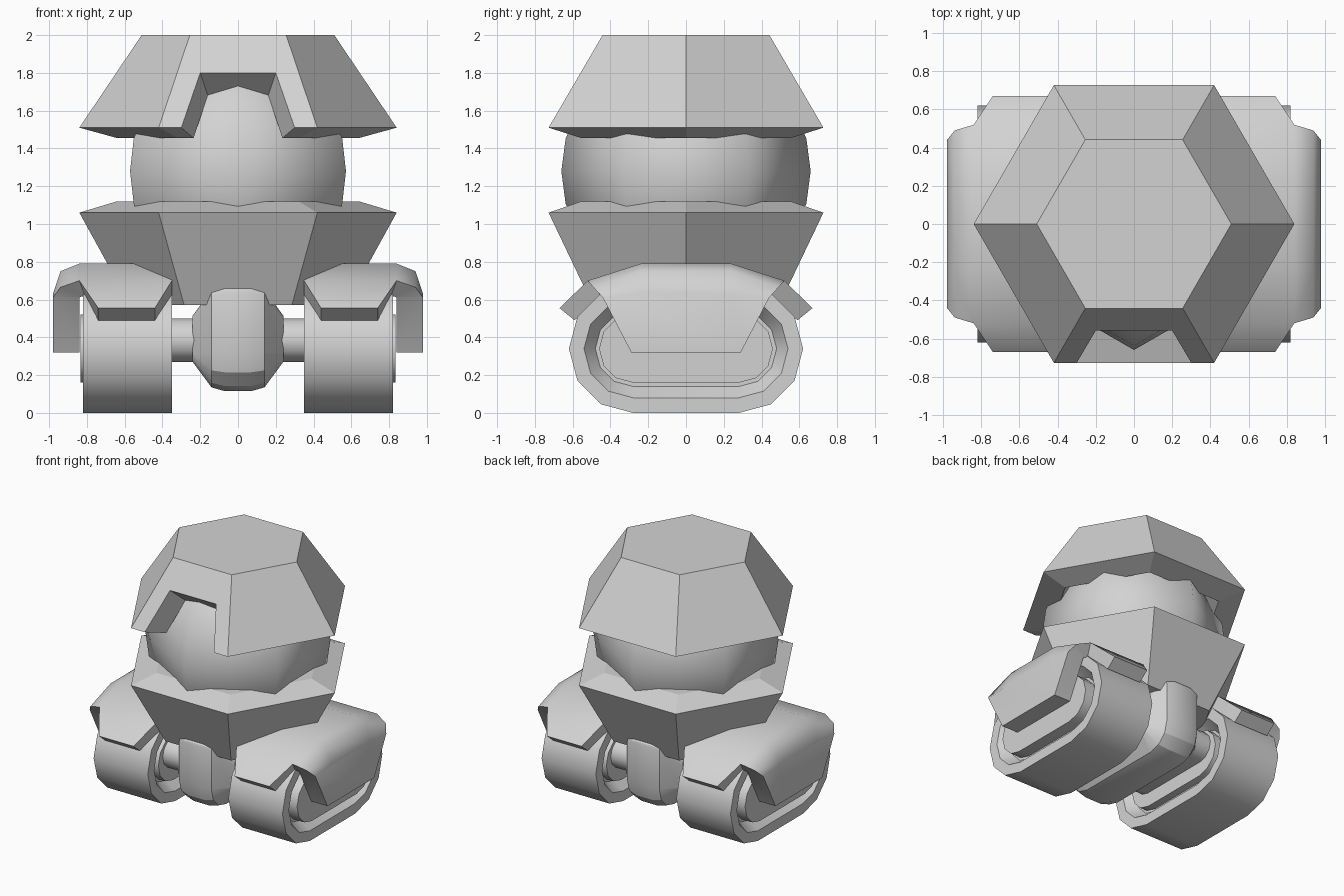
import bpy, bmesh, math

if "Cube" in bpy.data.objects:
    bpy.data.objects.remove(bpy.data.objects["Cube"])

grey = bpy.data.materials.new("plain_grey")
grey.diffuse_color = (0.65, 0.65, 0.65, 1)
grey.use_nodes = True
grey.node_tree.nodes["Principled BSDF"].inputs["Base Color"].default_value = grey.diffuse_color


def finish(name, bm, smooth=None):
    bmesh.ops.recalc_face_normals(bm, faces=bm.faces[:])
    me = bpy.data.meshes.new(name)
    bm.to_mesh(me)
    bm.free()
    ob = bpy.data.objects.new(name, me)
    bpy.context.collection.objects.link(ob)
    me.materials.append(grey)
    if smooth:
        bpy.ops.object.select_all(action='DESELECT')
        ob.select_set(True)
        bpy.context.view_layer.objects.active = ob
        bpy.ops.object.shade_smooth_by_angle(angle=math.radians(smooth))
    return ob


def skin(bm, rings):
    """Join successive closed rings with quads."""
    for a, b in zip(rings, rings[1:]):
        n = len(a)
        for i in range(n):
            j = (i + 1) % n
            bm.faces.new((a[i], a[j], b[j], b[i]))


def hex_ring(bm, r, z):
    return [bm.verts.new((r * math.cos(k * math.pi / 3), r * math.sin(k * math.pi / 3), z))
            for k in range(6)]


def outline(hy, z0, z1, rb, rt):
    """Rounded rectangle in the yz plane, three segments per corner."""
    pts = []
    for sy, sz, r, start in ((1, 1, rt, 0), (-1, 1, rt, 90), (-1, -1, rb, 180), (1, -1, rb, 270)):
        cy = sy * (hy - r)
        cz = z1 - r if sz > 0 else z0 + r
        for k in range(4):
            a = math.radians(start + 30 * k)
            pts.append((cy + r * math.cos(a), cz + r * math.sin(a)))
    return pts


def loft(name, hy, z0, z1, rb, rt, sections, side=1, smooth=35):
    """Solid along x; each section is (x, inset)."""
    bm = bmesh.new()
    rings = []
    for x, d in sections:
        o = outline(hy - d, z0 + d, z1 - d, max(rb - d, 0.03), max(rt - d, 0.03))
        rings.append([bm.verts.new((side * x, y, z)) for y, z in o])
    skin(bm, rings)
    bm.faces.new(rings[0])
    bm.faces.new(rings[-1])
    bmesh.ops.remove_doubles(bm, verts=bm.verts[:], dist=0.0005)
    return finish(name, bm, smooth)


# Helmet: thick six-sided shell with a tapered opening in the front
bm = bmesh.new()
rings = [hex_ring(bm, r, z) for r, z in ((0.51, 2.0), (0.84, 1.51), (0.64, 1.455), (0.37, 1.85))]
top, rim, lip, ceiling = rings
skin(bm, rings)
bm.faces.new(top)
bm.faces.new(ceiling)
front = [f for f in bm.faces if len(f.verts) == 4 and f.calc_center_median().y < -0.3
         and abs(f.calc_center_median().x) < 0.01]
bmesh.ops.delete(bm, geom=front, context='FACES_ONLY')
outer = [bm.verts.new(p) for p in ((-0.30, -0.727, 1.51), (-0.20, -0.558, 1.80),
                                   (0.20, -0.558, 1.80), (0.30, -0.727, 1.51))]
inner = [bm.verts.new(p) for p in ((-0.235, -0.554, 1.455), (-0.16, -0.421, 1.68),
                                   (0.16, -0.421, 1.68), (0.235, -0.554, 1.455))]
bm.faces.new([top[4], rim[4], *outer, rim[5], top[5]])
bm.faces.new([ceiling[4], lip[4], *inner, lip[5], ceiling[5]])
bm.faces.new((rim[4], outer[0], inner[0], lip[4]))
bm.faces.new((outer[3], rim[5], lip[5], inner[3]))
for i in range(3):
    bm.faces.new((outer[i], outer[i + 1], inner[i + 1], inner[i]))
finish("helmet", bm)

# Six-sided rounded core
bm = bmesh.new()
bmesh.ops.create_uvsphere(bm, u_segments=6, v_segments=12, radius=0.66)
bmesh.ops.translate(bm, verts=bm.verts[:], vec=(0, 0, 1.28))
finish("core", bm, 100)

# Lower bowl
bm = bmesh.new()
rings = [hex_ring(bm, r, z) for r, z in ((0.64, 1.12), (0.84, 1.06), (0.57, 0.57))]
skin(bm, rings)
bm.faces.new(rings[0])
bm.faces.new(rings[-1])
finish("bowl", bm)

# Central hub and axle
loft("hub", 0.55, 0.115, 0.67, 0.2, 0.04,
     [(-0.24, 0.155), (-0.14, 0.02), (-0.07, 0), (0.07, 0), (0.14, 0.02), (0.24, 0.155)], smooth=20)
loft("axle", 0.405, 0.27, 0.50, 0.115, 0.115, [(-0.45, 0), (0.45, 0)])

# Fender half: (outer point, offset to inner point)
FENDER = {
    "f0": ((0.44, -0.67, 0.555), (0, 0.08, -0.065)),
    "f1": ((0.74, -0.67, 0.555), (0, 0.08, -0.065)),
    "a0": ((0.35, -0.52, 0.70), (0, 0.07, -0.08)),
    "a1": ((0.84, -0.52, 0.70), (-0.03, 0.07, -0.08)),
    "a2": ((0.94, -0.49, 0.665), (-0.11, 0.045, -0.05)),
    "a3": ((0.98, -0.44, 0.61), (-0.14, 0, 0)),
    "c0": ((0.35, -0.24, 0.79), (0, 0, -0.10)),
    "c1": ((0.84, -0.24, 0.79), (-0.03, 0, -0.10)),
    "c2": ((0.94, -0.24, 0.75), (-0.11, 0, -0.09)),
    "c3": ((0.98, -0.24, 0.63), (-0.14, 0, 0)),
    "s0": ((0.98, -0.29, 0.32), (-0.14, 0, 0)),
}
HALF = ["f0 f1 a1 a0", "a0 a1 c1 c0", "a1 a2 c2 c1", "a2 a3 c3 c2"]
MIDDLE = [("c0", "c1"), ("c1", "c2"), ("c2", "c3")]


def fender(name, side):
    bm = bmesh.new()
    out, inn = {}, {}
    for key, (p, d) in FENDER.items():
        for s in (1, -1):
            out[key, s] = bm.verts.new((side * p[0], s * p[1], p[2]))
            inn[key, s] = bm.verts.new((side * (p[0] + d[0]), s * (p[1] + d[1]), p[2] + d[2]))
    faces = [[(k, s) for k in f.split()] for f in HALF for s in (1, -1)]
    faces += [[(a, 1), (b, 1), (b, -1), (a, -1)] for a, b in MIDDLE]
    faces.append([("c3", 1), ("a3", 1), ("s0", 1), ("s0", -1), ("a3", -1), ("c3", -1)])
    count = {}
    for f in faces:
        bm.faces.new([out[k] for k in f])
        bm.faces.new([inn[k] for k in reversed(f)])
        for a, b in zip(f, f[1:] + f[:1]):
            e = frozenset((a, b))
            count[e] = count.get(e, 0) + 1
    # Close the open border with the shell thickness
    for e, n in count.items():
        if n == 1:
            a, b = tuple(e)
            bm.faces.new((out[a], out[b], inn[b], inn[a]))
    finish(name, bm, 48)


# Tracks, their inner panels and the fenders on both sides
for label, side in (("right", 1), ("left", -1)):
    loft(label + "_track", 0.62, 0, 0.68, 0.34, 0.34,
         [(0.43, 0.14), (0.35, 0.08), (0.35, 0), (0.82, 0), (0.82, 0.08), (0.74, 0.14)], side)
    loft(label + "_track_panel", 0.62, 0, 0.68, 0.34, 0.34, [(0.37, 0.16), (0.835, 0.16)], side)
    fender(label + "_fender", side)
